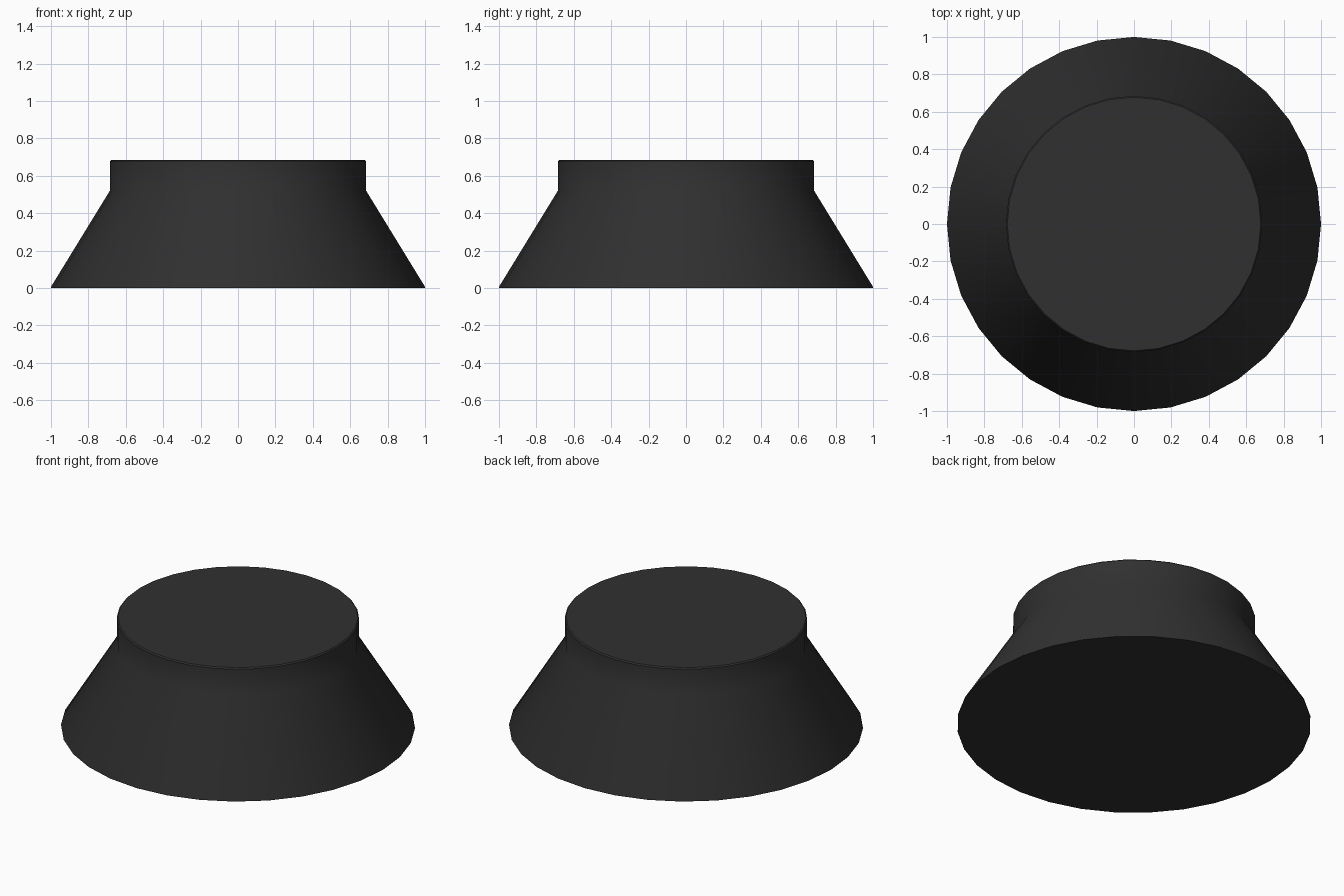
import bpy, bmesh, math

if "Cube" in bpy.data.objects:
    bpy.data.objects.remove(bpy.data.objects["Cube"])

SIDES = 32
# (radius, height) profile: flared skirt, straight neck, softened top rim
PROFILE = [(1.0, 0.0), (1.0, 0.006), (0.685, 0.52), (0.685, 0.678), (0.678, 0.685)]

# Stack the profile rings and bridge them
bm = bmesh.new()
rings = []
for r, z in PROFILE:
    rings.append([bm.verts.new((r * math.cos(2 * math.pi * i / SIDES),
                                r * math.sin(2 * math.pi * i / SIDES), z))
                  for i in range(SIDES)])
for low, high in zip(rings, rings[1:]):
    for i in range(SIDES):
        j = (i + 1) % SIDES
        bm.faces.new((low[i], low[j], high[j], high[i]))

# Flat underside and top
bm.faces.new(rings[0][::-1])
bm.faces.new(rings[-1])

mesh = bpy.data.meshes.new("flared_knob")
bm.to_mesh(mesh)
bm.free()
knob = bpy.data.objects.new("flared_knob", mesh)
bpy.context.collection.objects.link(knob)

# Dark material
mat = bpy.data.materials.new("dark_rubber")
mat.diffuse_color = (0.03, 0.03, 0.03, 1)
mat.use_nodes = True
mat.node_tree.nodes["Principled BSDF"].inputs["Base Color"].default_value = mat.diffuse_color
mesh.materials.append(mat)

# Smooth around the body, sharp at the rims
bpy.context.view_layer.objects.active = knob
knob.select_set(True)
bpy.ops.object.shade_smooth_by_angle(angle=math.radians(35))
